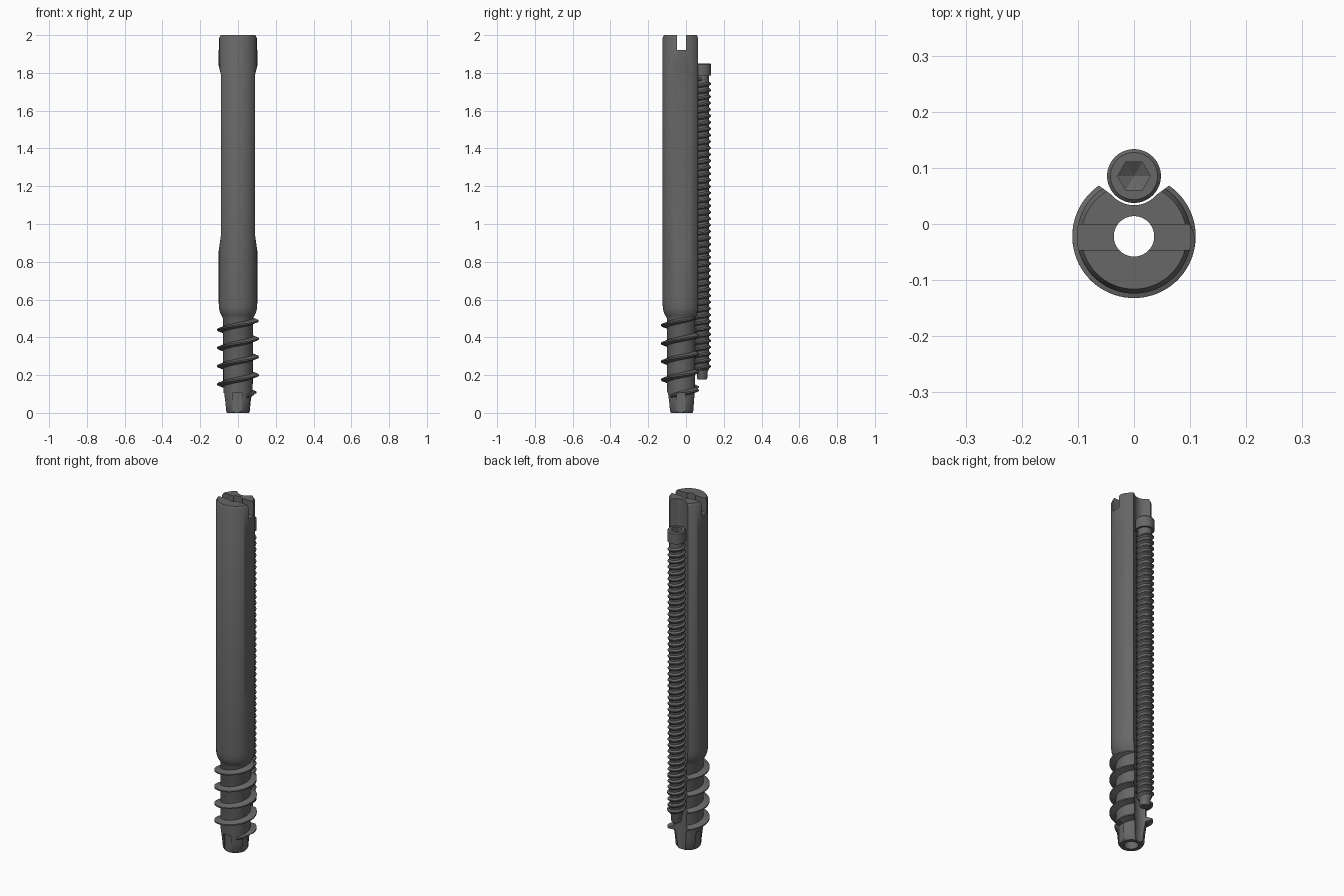
import bpy, bmesh, math

if "Cube" in bpy.data.objects:
    bpy.data.objects.remove(bpy.data.objects["Cube"])

TAU = 2 * math.pi
LAG = (0, -0.022)      # axis of the large screw
COMP = (0, 0.0855)     # axis of the small screw

steel = bpy.data.materials.new("dark_steel")
steel.diffuse_color = (0.135, 0.135, 0.135, 1)
steel.use_nodes = True
steel.node_tree.nodes["Principled BSDF"].inputs["Base Color"].default_value = steel.diffuse_color


def finish(name, bm):
    bmesh.ops.remove_doubles(bm, verts=bm.verts, dist=1e-6)
    bmesh.ops.recalc_face_normals(bm, faces=bm.faces)
    me = bpy.data.meshes.new(name)
    bm.to_mesh(me)
    bm.free()
    me.materials.append(steel)
    ob = bpy.data.objects.new(name, me)
    bpy.context.collection.objects.link(ob)
    return ob


def revolve(name, axis, profile, seg=64, closed=False):
    """Turn an (r, z) profile about a vertical axis."""
    bm = bmesh.new()
    rings = [[bm.verts.new((axis[0] + r * math.cos(TAU * i / seg),
                            axis[1] + r * math.sin(TAU * i / seg), z))
              for r, z in profile] for i in range(seg)]
    n = len(profile)
    for i in range(seg):
        a, b = rings[i], rings[(i + 1) % seg]
        for j in range(n if closed else n - 1):
            k = (j + 1) % n
            bm.faces.new((a[j], b[j], b[k], a[k]))
    return finish(name, bm)


def helix(name, axis, root, tip, z0, z1, pitch, zref, w_root, w_tip, seg, fade):
    """Right-handed screw thread whose crest fades into the core at both ends."""
    bm = bmesh.new()
    n = int((z1 - z0) / pitch * seg)
    prev = None
    for i in range(n + 1):
        z = z0 + (z1 - z0) * i / n
        t = TAU * (z - zref) / pitch
        f = min(1, 0.15 + min(i, n - i) / (fade * seg))
        rt = root + (tip - root) * f
        c, s = math.cos(t), math.sin(t)
        sec = [bm.verts.new((axis[0] + r * c, axis[1] + r * s, z + h)) for r, h in
               ((root, -w_root / 2), (rt, -w_tip / 2), (rt, w_tip / 2), (root, w_root / 2))]
        if prev:
            for j in range(4):
                k = (j + 1) % 4
                bm.faces.new((prev[j], sec[j], sec[k], prev[k]))
        else:
            bm.faces.new(sec)
        prev = sec
    bm.faces.new(prev[::-1])
    return finish(name, bm)


def prism(name, pts, direction):
    """Extrude a closed outline of 3D points."""
    bm = bmesh.new()
    face = bm.faces.new([bm.verts.new(p) for p in pts])
    ext = bmesh.ops.extrude_face_region(bm, geom=[face], use_keep_orig=True)
    moved = [v for v in ext["geom"] if isinstance(v, bmesh.types.BMVert)]
    bmesh.ops.translate(bm, verts=moved, vec=direction)
    return finish(name, bm)


def cut(ob, cutters):
    bpy.context.view_layer.objects.active = ob
    for c in cutters:
        m = ob.modifiers.new("cut", "BOOLEAN")
        m.operation, m.solver, m.object = "DIFFERENCE", "EXACT", c
        bpy.ops.object.modifier_apply(modifier=m.name)


# Large screw: hollow shaft with shoulder, threaded core and tapered nose
shaft = revolve("lag_screw_shaft", LAG, [
    (0.036, 0), (0.058, 0), (0.066, 0.012), (0.070, 0.06), (0.078, 0.12), (0.079, 0.50),
    (0.087, 0.515), (0.095, 0.53), (0.100, 0.55), (0.102, 0.58),
    (0.102, 1.985), (0.094, 2.0), (0.036, 2.0)], 72, True)
lag_thread = helix("lag_screw_thread", LAG, 0.062, 0.110, 0.085, 0.515,
                   0.096, 0.296, 0.040, 0.007, 48, 0.35)

# Small screw: head, threaded core, pointed end
small = revolve("compression_screw_body", COMP, [
    (0, 0.178), (0.024, 0.178), (0.028, 0.186), (0.028, 0.215), (0.037, 0.235),
    (0.037, 1.785), (0.048, 1.785), (0.048, 1.844), (0.042, 1.85), (0, 1.85)], 48)
helix("compression_screw_thread", COMP, 0.033, 0.046, 0.225, 1.775,
      0.034, 0, 0.028, 0.006, 28, 0.5)

# Long groove that seats the small screw, with flared lips
outline = [(-0.110, 0.2), (-0.110, 0.0995), (-0.062, 0.068)]
for i in range(17):
    a = math.radians(220 + 100 * i / 16)
    outline.append((COMP[0] + 0.052 * math.cos(a), COMP[1] + 0.052 * math.sin(a)))
outline += [(0.062, 0.068), (0.110, 0.0995), (0.110, 0.2)]
groove = prism("groove_cutter", [(x, y, -0.1) for x, y in outline], (0, 0, 2.3))

# Driver slot across the top
slot = prism("slot_cutter", [(-0.2, LAG[1] + y, z) for y, z in
             ((-0.0245, 1.92), (0.0215, 1.92), (0.0215, 2.1), (-0.0245, 2.1))], (0.4, 0, 0))

# Shallow flats on both sides of the shaft
flats = [prism("flat_cutter", [(s * x, -0.3, z) for x, z in
               ((0.0905, 0.94), (0.112, 0.79), (0.112, 1.88), (0.0905, 1.79))], (0, 0.6, 0))
         for s in (-1, 1)]

# Cutting flutes round the nose
flutes = []
for a in (math.pi, 1.5 * math.pi, TAU):
    c, s = math.cos(a), math.sin(a)
    pts = [(LAG[0] + r * c - t * s, LAG[1] + r * s + t * c, -0.1)
           for r, t in ((0.056, -0.028), (0.14, -0.028), (0.14, 0.02), (0.062, 0.02))]
    flutes.append(prism("flute_cutter", pts, (0, 0, 0.205)))

# Hexagonal drive socket with a conical floor
socket = revolve("socket_cutter", COMP, [(0, 1.795), (0.029, 1.812), (0.029, 1.9), (0, 1.9)], 6)

cut(shaft, [groove, slot] + flats + flutes)
cut(lag_thread, [groove] + flutes)
cut(small, [socket])
for c in [groove, slot, socket] + flats + flutes:
    bpy.data.objects.remove(c)

# Smooth round surfaces, keep machined edges crisp
for ob in bpy.context.scene.objects:
    bpy.ops.object.select_all(action="DESELECT")
    ob.select_set(True)
    bpy.context.view_layer.objects.active = ob
    bpy.ops.object.shade_smooth_by_angle(angle=math.radians(30))
